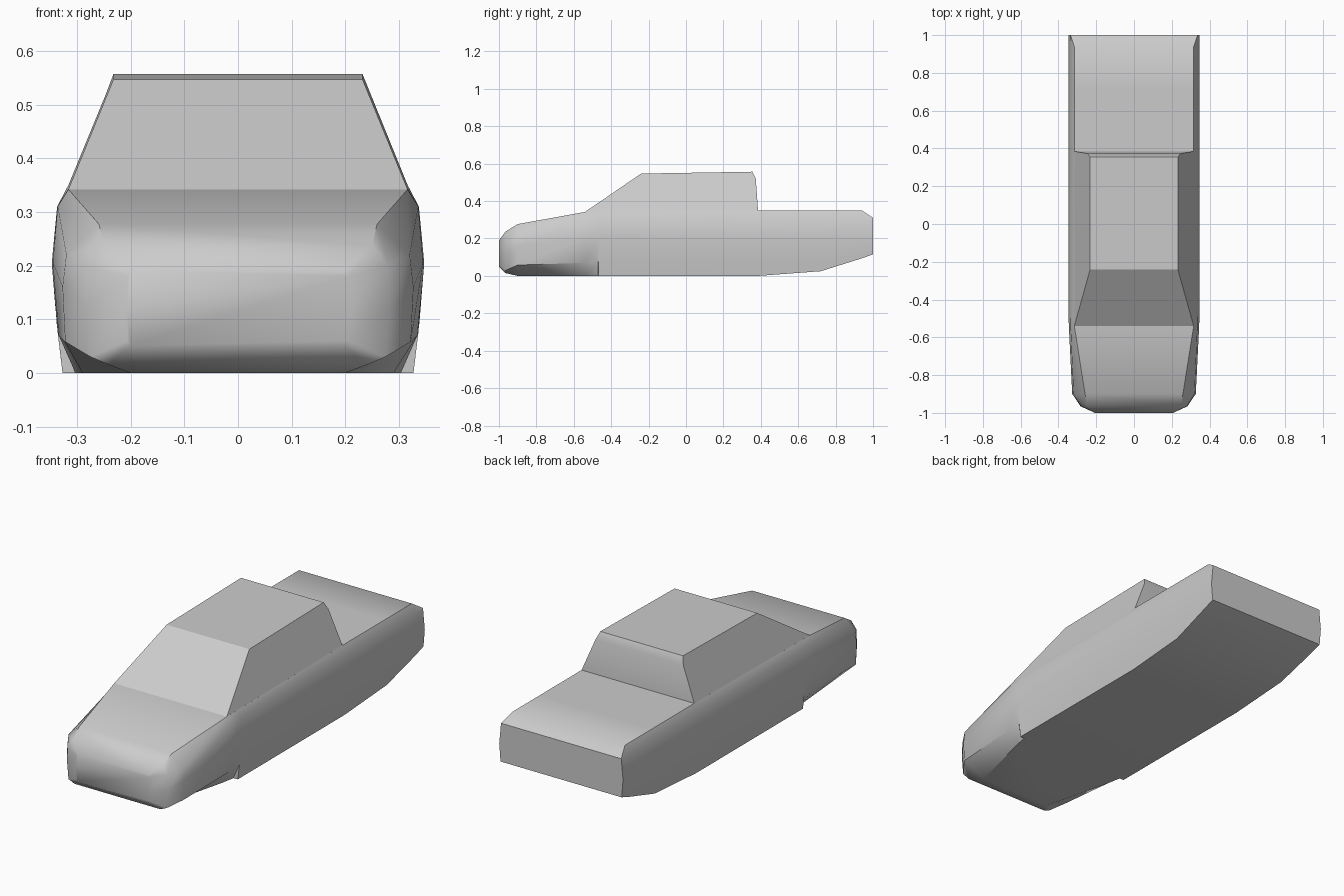
import bpy, bmesh, math

if "Cube" in bpy.data.objects:
    bpy.data.objects.remove(bpy.data.objects["Cube"])


def loft(name, stations, angle):
    """Skin mirrored half-sections (y, [(x, z), ...]) and cap both ends."""
    bm = bmesh.new()
    rings = []
    for y, half in stations:
        right = [bm.verts.new((x, y, z)) for x, z in half]
        left = [bm.verts.new((-x, y, z)) for x, z in reversed(half)]
        rings.append(right + left)
    n = len(rings[0])
    for a, b in zip(rings, rings[1:]):
        for i in range(n):
            j = (i + 1) % n
            bm.faces.new((a[i], a[j], b[j], b[i]))
    bm.faces.new(rings[0])
    bm.faces.new(rings[-1])
    bmesh.ops.remove_doubles(bm, verts=bm.verts, dist=0.0005)
    finish(name, bm, angle)


def finish(name, bm, angle):
    bmesh.ops.recalc_face_normals(bm, faces=bm.faces)
    mesh = bpy.data.meshes.new(name)
    bm.to_mesh(mesh)
    bm.free()
    ob = bpy.data.objects.new(name, mesh)
    bpy.context.collection.objects.link(ob)
    bpy.ops.object.select_all(action='DESELECT')
    ob.select_set(True)
    bpy.context.view_layer.objects.active = ob
    bpy.ops.object.shade_smooth_by_angle(angle=math.radians(angle))


# Lower body: rounded nose, recessed front corners, raised tail
side = [(0.347, 0.205), (0.337, 0.31)]
body = [
    (-1.0, [(0.2, 0.05), (0.206, 0.06), (0.207, 0.12), (0.206, 0.18), (0.2, 0.19)]),
    (-0.965, [(0.24, 0.015), (0.275, 0.03), (0.283, 0.12), (0.28, 0.2), (0.25, 0.237)]),
    (-0.9, [(0.2, 0), (0.322, 0.058), (0.327, 0.16), (0.32, 0.22), (0.259, 0.277)]),
    (-0.54, [(0.29, 0), (0.334, 0.07), (0.345, 0.205), (0.336, 0.31), (0.316, 0.342)]),
    (-0.47, [(0.303, 0), (0.336, 0.075), *side, (0.316, 0.343)]),
    (-0.469, [(0.327, 0), (0.336, 0.076), *side, (0.316, 0.343)]),
    (0.385, [(0.327, 0), (0.336, 0.076), *side, (0.316, 0.35)]),
    (0.72, [(0.33, 0.025), (0.336, 0.08), *side, (0.316, 0.35)]),
    (0.94, [(0.338, 0.094), (0.339, 0.11), *side, (0.316, 0.35)]),
    (1.0, [(0.339, 0.115), (0.341, 0.13), (0.347, 0.205), (0.338, 0.3), (0.337, 0.31)]),
]
loft("truck_body", body, 35)

# Cabin: side profile (y, z, half width) bridged across the truck
profile = [(-0.54, 0.342, 0.316), (-0.24, 0.547, 0.232), (0.355, 0.557, 0.232),
           (0.373, 0.52, 0.246), (0.385, 0.35, 0.316)]
bm = bmesh.new()
right = [bm.verts.new((w, y, z)) for y, z, w in profile]
left = [bm.verts.new((-w, y, z)) for y, z, w in profile]
bm.faces.new(right)
bm.faces.new(left)
for i in range(len(profile)):
    j = (i + 1) % len(profile)
    bm.faces.new((right[i], right[j], left[j], left[i]))
finish("cabin", bm, 30)
